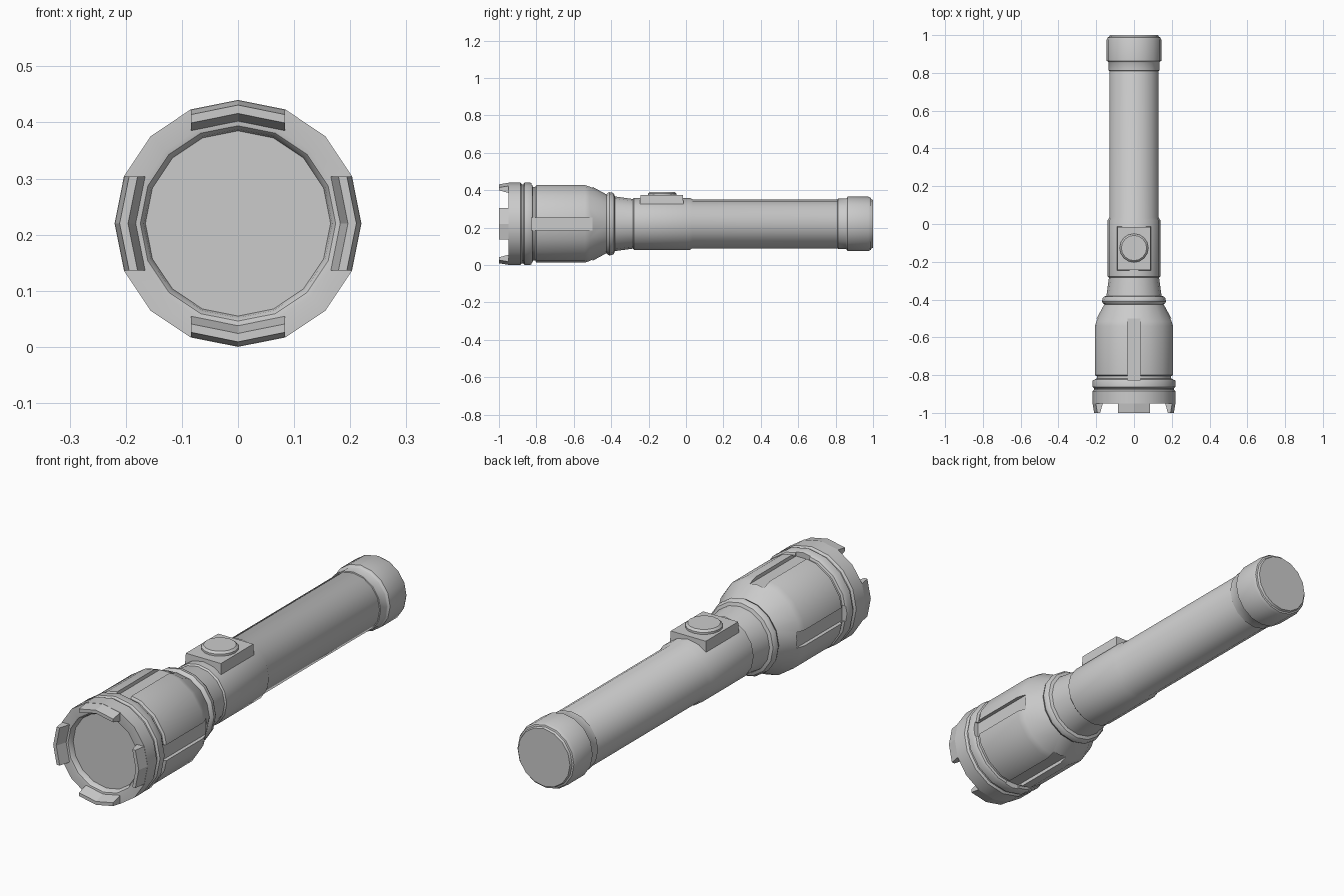
import bpy, bmesh, math
from mathutils import Matrix, Vector

if "Cube" in bpy.data.objects:
    bpy.data.objects.remove(bpy.data.objects["Cube"])

CZ = 0.22      # height of the torch axis
SIDES = 16


def finish(name, bm, angle=32):
    bmesh.ops.recalc_face_normals(bm, faces=bm.faces)
    me = bpy.data.meshes.new(name)
    bm.to_mesh(me)
    bm.free()
    ob = bpy.data.objects.new(name, me)
    bpy.context.collection.objects.link(ob)
    smooth(ob, angle)
    return ob


def activate(ob):
    bpy.ops.object.select_all(action='DESELECT')
    ob.select_set(True)
    bpy.context.view_layer.objects.active = ob


def smooth(ob, angle=32):
    activate(ob)
    bpy.ops.object.shade_smooth_by_angle(angle=math.radians(angle))


def lathe(name, profile):
    """Closed solid turned around the y axis from (y, radius) points."""
    bm = bmesh.new()
    rings = []
    for y, r in profile:
        rings.append([bm.verts.new((r * math.sin(a), y, CZ + r * math.cos(a)))
                      for a in (2 * math.pi * i / SIDES for i in range(SIDES))])
    for a, b in zip(rings, rings[1:]):
        for i in range(SIDES):
            j = (i + 1) % SIDES
            bm.faces.new((a[i], a[j], b[j], b[i]))
    bm.faces.new(rings[0])
    bm.faces.new(rings[-1])
    return finish(name, bm)


def quarter_turn(k):
    c = Matrix.Translation((0, 0, CZ))
    return c @ Matrix.Rotation(k * math.pi / 2, 4, 'Y') @ c.inverted()


# Head: recessed lens, bezel, grooved ring, body, shoulder and collar
head = lathe("head", [
    (-0.925, 0.165), (-0.94, 0.168), (-0.948, 0.174), (-0.95, 0.183),
    (-0.95, 0.22), (-0.885, 0.22), (-0.877, 0.211), (-0.87, 0.211),
    (-0.863, 0.22), (-0.832, 0.22), (-0.822, 0.214), (-0.818, 0.204),
    (-0.806, 0.204), (-0.80, 0.214), (-0.54, 0.214), (-0.515, 0.206),
    (-0.425, 0.157), (-0.42, 0.164), (-0.41, 0.169), (-0.395, 0.167),
    (-0.385, 0.16), (-0.38, 0.146), (-0.365, 0.144), (-0.28, 0.132)])

# Four long slots cut into the head
bm = bmesh.new()
for k in range(4):
    m = (quarter_turn(k) @ Matrix.Translation((0, -0.663, CZ + 0.23))
         @ Matrix.Diagonal((0.07, 0.325, 0.078, 1)))
    bmesh.ops.create_cube(bm, size=1, matrix=m)
cutter = finish("slot_cutter", bm)
cutter.hide_render = True
cut = head.modifiers.new("slots", 'BOOLEAN')
cut.operation = 'DIFFERENCE'
cut.solver = 'EXACT'
cut.object = cutter
activate(head)
bpy.ops.object.modifier_apply(modifier=cut.name)
bpy.data.objects.remove(cutter)
smooth(head)

# Four crown prongs on the bezel, each bent once in the middle
bm = bmesh.new()
section = [(-0.945, 0.22), (-1.0, 0.211), (-1.0, 0.196), (-0.945, 0.181)]
for k in range(4):
    m = quarter_turn(k)
    cols = [[bm.verts.new(m @ Vector((x, y, CZ + r - drop))) for y, r in section]
            for x, drop in ((-0.084, 0.017), (0, 0), (0.084, 0.017))]
    for a, b in zip(cols, cols[1:]):
        for i in range(4):
            j = (i + 1) % 4
            bm.faces.new((a[i], a[j], b[j], b[i]))
    bm.faces.new(cols[0])
    bm.faces.new(cols[2])
finish("crown_prongs", bm, 20)

# Handle: switch housing, grip tube
lathe("handle", [
    (-0.295, 0.125), (-0.285, 0.132), (-0.278, 0.139), (0.02, 0.139),
    (0.035, 0.131), (0.81, 0.131), (0.82, 0.126)])

# Tail: neck ring and end cap
lathe("tail_cap", [
    (0.81, 0.128), (0.812, 0.135), (0.855, 0.135), (0.86, 0.138),
    (0.864, 0.145), (0.975, 0.145), (0.988, 0.139), (0.99, 0.132),
    (1.0, 0.128)])

# Switch block with a slightly tapered top
bm = bmesh.new()
bmesh.ops.create_cube(bm, size=1, matrix=Matrix.Translation((0, -0.13, 0.335))
                      @ Matrix.Diagonal((0.18, 0.235, 0.076, 1)))
for v in bm.verts:
    if v.co.z > 0.35:
        v.co.x *= 0.96
        v.co.y = -0.13 + (v.co.y + 0.13) * 0.97
finish("switch_block", bm)

# Round push button with chamfered rim
bm = bmesh.new()
bmesh.ops.create_cone(bm, cap_ends=True, segments=SIDES, radius1=0.076,
                      radius2=0.076, depth=0.04,
                      matrix=Matrix.Translation((0, -0.127, 0.371)))
rim = [e for e in bm.edges if all(v.co.z > 0.38 for v in e.verts)]
bmesh.ops.bevel(bm, geom=rim, offset=0.009, segments=1, affect='EDGES')
finish("push_button", bm)
